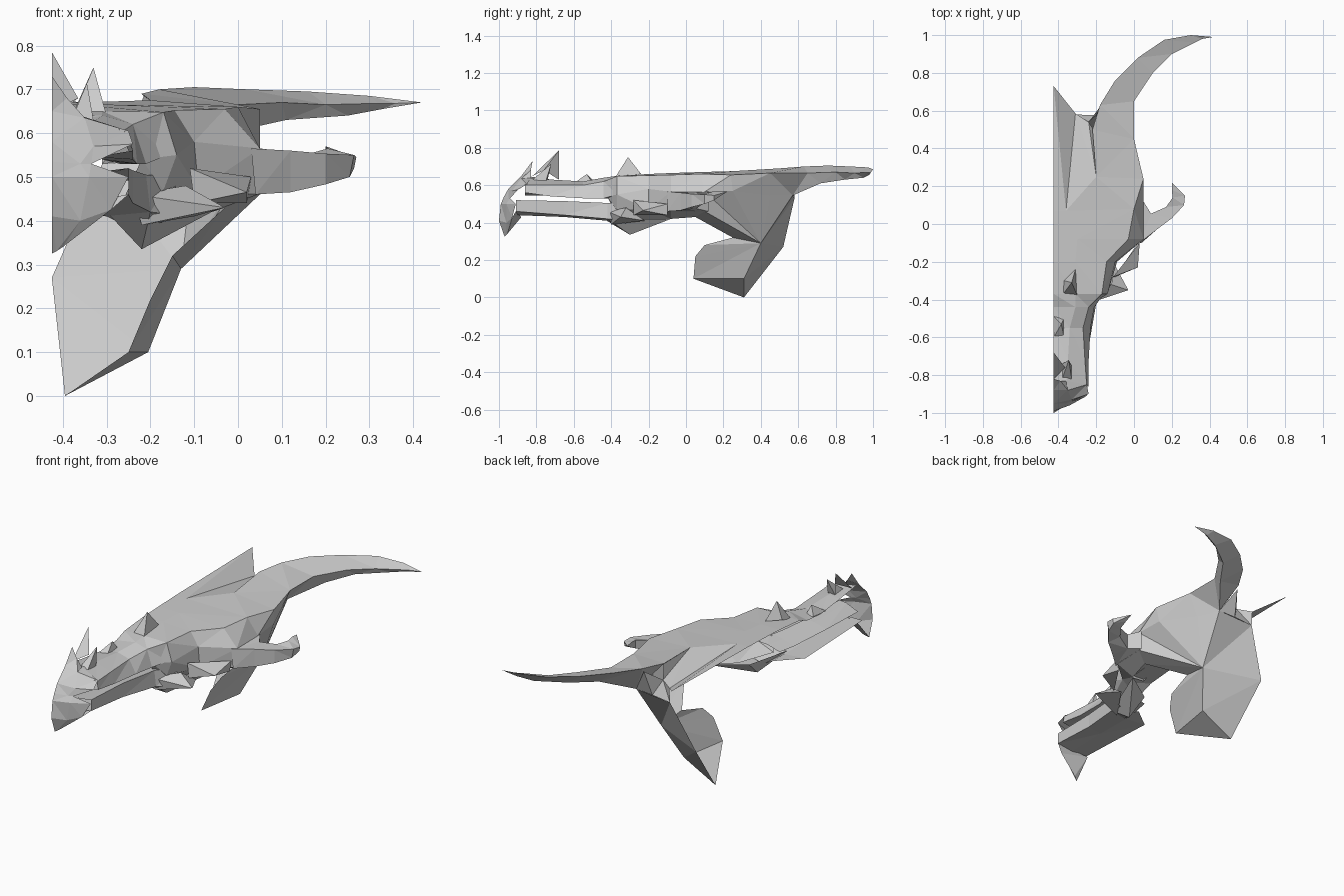
import bpy, bmesh

CUT = -0.425  # the open, flat side of the half head
bone = bpy.data.materials.new("light grey")
bone.diffuse_color = (0.6, 0.6, 0.6, 1)


def finish(name, bm):
    bmesh.ops.remove_doubles(bm, verts=bm.verts[:], dist=0.0005)
    bmesh.ops.triangulate(bm, faces=bm.faces[:])
    bmesh.ops.recalc_face_normals(bm, faces=bm.faces[:])
    me = bpy.data.meshes.new(name)
    bm.to_mesh(me)
    bm.free()
    me.materials.append(bone)
    ob = bpy.data.objects.new(name, me)
    bpy.context.collection.objects.link(ob)


def skin(name, rows, closed=False):
    """Skin neighbouring rows of points; closed makes each row a ring."""
    bm = bmesh.new()
    grid = [[bm.verts.new(p) for p in r] for r in rows]
    n = len(rows[0])
    for a, b in zip(grid, grid[1:]):
        for i in range(n if closed else n - 1):
            j = (i + 1) % n
            bm.faces.new((a[i], a[j], b[j], b[i]))
    finish(name, bm)


def fan(name, tip, rim, closed=False):
    """Triangles from one tip to a rim: spikes and wall patches."""
    bm = bmesh.new()
    t = bm.verts.new(tip)
    vs = [bm.verts.new(p) for p in rim]
    ends = vs[1:] + (vs[:1] if closed else [])
    for a, b in zip(vs, ends):
        bm.faces.new((t, a, b))
    finish(name, bm)


def at(y, *xz):
    """Cross-section at one y."""
    return [(x, y, z) for x, z in xz]


# cranium: top, cheek wall and underside
skin("cranium", [
    at(-0.37, (CUT, .645), (-.31, .65), (-.17, .648), (-.14, .55), (-.17, .47), (-.27, .43)),
    at(-0.20, (CUT, .66), (-.31, .66), (-.145, .652), (-.10, .58), (-.09, .47), (-.17, .41)),
    at(-0.08, (CUT, .665), (-.3, .665), (-.03, .655), (.05, .565), (.045, .46), (-.06, .42)),
    [(CUT, .07, .67), (-.36, .07, .67), (.0, .08, .66), (.05, .1, .565), (.05, .1, .46), (-.03, .05, .43)],
])
skin("cranium_back", [
    [(-.36, .07, .67), (.0, .08, .66), (.05, .1, .565)],
    [(-.2, .25, .675), (.05, .24, .655), (.04, .25, .57)],
])
fan("cheek_front", (-.22, -.42, .54), [(-.31, -.37, .65), (-.17, -.37, .648), (-.14, -.37, .55),
                                       (-.17, -.37, .47), (-.27, -.37, .43)])

# central crest and the groove beside it
fan("crest", (-.36, .07, .67), [(CUT, .07, .67), (CUT, .73, .68), (-.31, .585, .61), (-.2, .25, .675)])
fan("crest_groove", (-.2, .25, .675), [(-.31, .585, .61), (-.24, .54, .62), (-.215, .5, .685)])

# long swept horn: left edge, right edge, keel
skin("long_horn", [
    [(-.2, .25, .675), (.05, .24, .655), (.04, .25, .57)],
    [(-.22, .5, .69), (0, .45, .665), (-.05, .45, .545)],
    [(-.18, .63, .70), (0, .65, .665), (-.1, .57, .545)],
    [(-.1, .76, .705), (.1, .8, .67), (.02, .72, .61)],
    [(.02, .88, .70), (.2, .9, .665), (.11, .85, .63)],
    [(.16, .975, .695), (.32, .96, .668), (.25, .95, .64)],
    [(.3, 1.0, .685), (.36, .98, .668), (.33, .98, .655)],
    [(.42, .99, .67)] * 3,
], closed=True)

# rear wall running down into the neck fin
D = (-.13, .40, .29)
fan("neck_wall", D, [
    (-.205, .31, .1), (-.25, .04, .1), (-.2, .05, .22), (-.17, .1, .28), (-.15, .25, .32),
    (-.03, .05, .43), (.05, .1, .46), (.05, .1, .565), (.04, .25, .57), (-.05, .45, .545), (-.1, .57, .545)])
skin("neck_fin", [
    [(-.1, .57, .545), D, (-.205, .31, .1)],
    [(-.31, .58, .53), (CUT, .52, .27), (-.395, .31, 0)],
])
skin("crest_back", [
    [(-.31, .585, .61), (-.24, .54, .62), (-.18, .62, .68)],
    [(-.31, .58, .53), (-.2, .575, .54), (-.1, .57, .545)],
])
fan("fin_bottom", (-.205, .31, .1), [(-.25, .04, .1), (-.395, .31, 0)])

# curved cheek horn
skin("cheek_horn", [
    [(.03, -.1, .565), (.04, -.1, .46), (.05, .12, .46), (.05, .12, .565)],
    [(.12, -.03, .56), (.12, -.03, .465), (.09, .055, .475), (.09, .055, .56)],
    [(.2, .03, .553), (.2, .03, .483), (.17, .09, .5), (.17, .09, .555)],
    [(.265, .1, .55), (.255, .1, .5), (.205, .14, .52), (.205, .14, .565)],
    [(.27, .15, .545), (.265, .15, .52), (.205, .18, .54), (.2, .18, .57)],
    [(.2, .22, .565)] * 4,
], closed=True)

# cheek spikes, brow spike, nose spikes
spikes = {
    "cheek_spike_upper": ((.02, -.23, .465), [(-.11, -.28, .52), (-.1, -.28, .44), (.02, -.1, .44), (.03, -.1, .5)]),
    "cheek_spike_lower": ((-.03, -.35, .43), [(-.24, -.42, .46), (-.22, -.4, .39), (-.1, -.22, .41), (-.12, -.32, .48)]),
    "jaw_spike": ((-.22, -.3, .335), [(-.3, -.44, .42), (-.2, -.42, .42), (-.06, -.08, .42), (-.24, -.2, .42)]),
    "brow_spike": ((-.33, -.31, .75), [(-.375, -.37, .64), (-.30, -.38, .64), (-.31, -.24, .66), (-.37, -.3, .66)]),
    "nose_spike": ((CUT, -.68, .785), [(CUT, -.82, .65), (-.365, -.76, .68), (CUT, -.68, .63)]),
    "side_nose_spike": ((-.345, -.72, .715), [(-.38, -.82, .63), (-.33, -.82, .63), (-.33, -.75, .62), (-.38, -.74, .63)]),
    "snout_spike": ((-.385, -.53, .66), [(CUT, -.6, .61), (-.37, -.6, .61), (-.37, -.5, .61), (CUT, -.49, .62)]),
}
for name, (tip, rim) in spikes.items():
    fan(name, tip, rim, closed=name != "nose_spike")

# upper jaw: snout top, ridge, lip and palate
skin("upper_jaw", [
    at(-.86, (CUT, .65), (-.36, .64), (-.25, .60), (-.24, .56), (-.33, .545)),
    at(-.72, (CUT, .63), (-.35, .63), (-.26, .60), (-.24, .54), (-.32, .545)),
    at(-.55, (CUT, .61), (-.34, .62), (-.27, .60), (-.23, .53), (-.31, .54)),
    at(-.44, (CUT, .62), (-.31, .64), (-.24, .62), (-.21, .53), (-.29, .535)),
    at(-.37, (CUT, .645), (-.31, .65), (-.17, .648), (-.16, .55), (-.27, .53)),
])

# lower jaw: inner top, lip, side and underside
skin("lower_jaw", [
    at(-.91, (-.40, .48), (-.33, .51), (-.25, .52), (-.25, .46), (-.34, .44), (CUT, .44)),
    at(-.65, (-.39, .48), (-.32, .50), (-.24, .515), (-.24, .44), (-.32, .43), (CUT, .43)),
    at(-.42, (-.36, .47), (-.29, .49), (-.21, .505), (-.2, .42), (-.3, .41), (CUT, .42)),
    at(-.32, (-.34, .47), (-.27, .49), (-.15, .50), (-.12, .41), (-.24, .38), (-.3, .41)),
])

# beak: front ridge, middle and side column, bottom to top, notched at the mouth
skin("beak", [
    [(CUT, -.97, .325), (-.415, -.965, .33), (-.40, -.955, .34)],
    [(CUT, -1, .41), (-.36, -.96, .40), (-.29, -.93, .425)],
    [(CUT, -.99, .5), (-.34, -.96, .5), (-.25, -.91, .5)],
    [(CUT, -.975, .535), (-.36, -.95, .53), (-.335, -.94, .53)],
    [(CUT, -.95, .58), (-.33, -.93, .57), (-.24, -.9, .575)],
    [(CUT, -.88, .65), (-.35, -.88, .635), (-.25, -.85, .605)],
    [(CUT, -.82, .73), (-.39, -.83, .68), (-.36, -.83, .64)],
])
fan("beak_underside", (CUT, -.88, .43), [(CUT, -.97, .325), (-.40, -.955, .34), (-.29, -.93, .425), (-.25, -.91, .46)])
